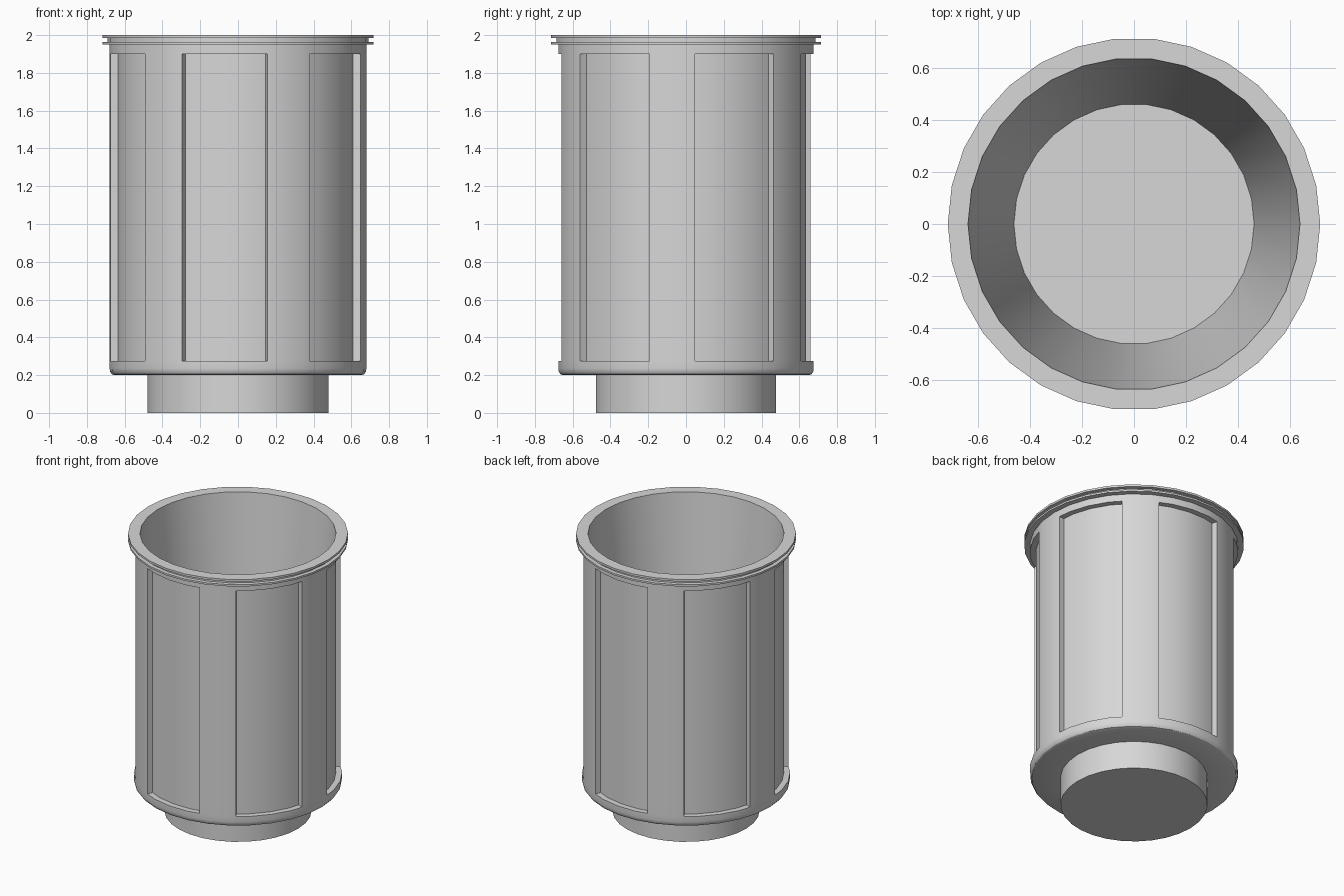
import bpy
import bmesh
from math import radians, degrees, cos, sin, atan2

cube = bpy.data.objects.get("Cube")
if cube:
    bpy.data.objects.remove(cube, do_unlink=True)

SIDES = 30
STEP = 360 / SIDES
PANEL_START, PANEL_WIDTH, PANEL_PITCH = 4.0, 39.3, 60
PANEL_LOW, PANEL_HIGH = 0.275, 1.9
OUTER, RECESSED = 0.68, 0.64

grey = bpy.data.materials.new("light grey")
grey.use_nodes = True
colour = (0.68, 0.68, 0.68, 1)
grey.diffuse_color = colour
grey.node_tree.nodes["Principled BSDF"].inputs["Base Color"].default_value = colour


def point(radius, angle, z):
    """A point on the regular polygon with the given corner radius."""
    off = angle % STEP - STEP / 2
    r = radius * cos(radians(STEP / 2)) / cos(radians(off))
    return r * cos(radians(angle)), r * sin(radians(angle)), z


def lathe(profile, angles, cap_start=False, cap_end=False):
    """Sweep a (radius, height) profile round the z axis."""
    bm = bmesh.new()
    rings = [[bm.verts.new(point(r, a, z)) for a in angles] for r, z in profile]
    n = len(angles)
    for low, high in zip(rings, rings[1:]):
        for i in range(n):
            j = (i + 1) % n
            bm.faces.new((low[i], low[j], high[j], high[i]))
    if cap_start:
        bm.faces.new(rings[0][::-1])
    if cap_end:
        bm.faces.new(rings[-1])
    return bm


def finish(bm, name):
    mesh = bpy.data.meshes.new(name)
    bm.to_mesh(mesh)
    bm.free()
    obj = bpy.data.objects.new(name, mesh)
    bpy.context.collection.objects.link(obj)
    mesh.materials.append(grey)
    bpy.ops.object.select_all(action="DESELECT")
    obj.select_set(True)
    bpy.context.view_layer.objects.active = obj
    bpy.ops.object.shade_smooth_by_angle(angle=radians(30))


corners = [i * STEP for i in range(SIDES)]

# Foot: plain short cylinder with a closed underside
finish(lathe([(0.48, 0), (0.48, 0.2)], corners, cap_start=True), "foot")

# Body: rounded lower edge, with extra columns where the panels begin and end
starts = [PANEL_START + k * PANEL_PITCH for k in range(6)]
cuts = [(s + w) % 360 for s in starts for w in (0, PANEL_WIDTH)]
body = lathe([(0.48, 0.2), (0.655, 0.2), (0.668, 0.205), (0.677, 0.217),
              (OUTER, 0.235), (OUTER, PANEL_LOW), (OUTER, PANEL_HIGH), (OUTER, 1.95)],
             sorted(corners + cuts))


# Six tall panels sunk into the body
def in_panel(face):
    c = face.calc_center_median()
    angle = degrees(atan2(c.y, c.x))
    return (PANEL_LOW < c.z < PANEL_HIGH
            and (angle - PANEL_START) % PANEL_PITCH < PANEL_WIDTH)


covers = [f for f in body.faces if in_panel(f)]
sunk = bmesh.ops.extrude_face_region(body, geom=covers)["geom"]
for vert in [g for g in sunk if isinstance(g, bmesh.types.BMVert)]:
    vert.co.x *= RECESSED / OUTER
    vert.co.y *= RECESSED / OUTER
bmesh.ops.delete(body, geom=covers, context="FACES")
finish(body, "body")

# Rim: two thin flanges with a groove between them
finish(lathe([(OUTER, 1.95), (0.718, 1.95), (0.718, 1.963), (0.69, 1.963),
              (0.69, 1.985), (0.718, 1.985), (0.718, 2), (0.64, 2)], corners), "rim")

# Liner: tapered inside wall and floor
finish(lathe([(0.64, 2), (0.463, 0.02)], corners, cap_end=True), "liner")
